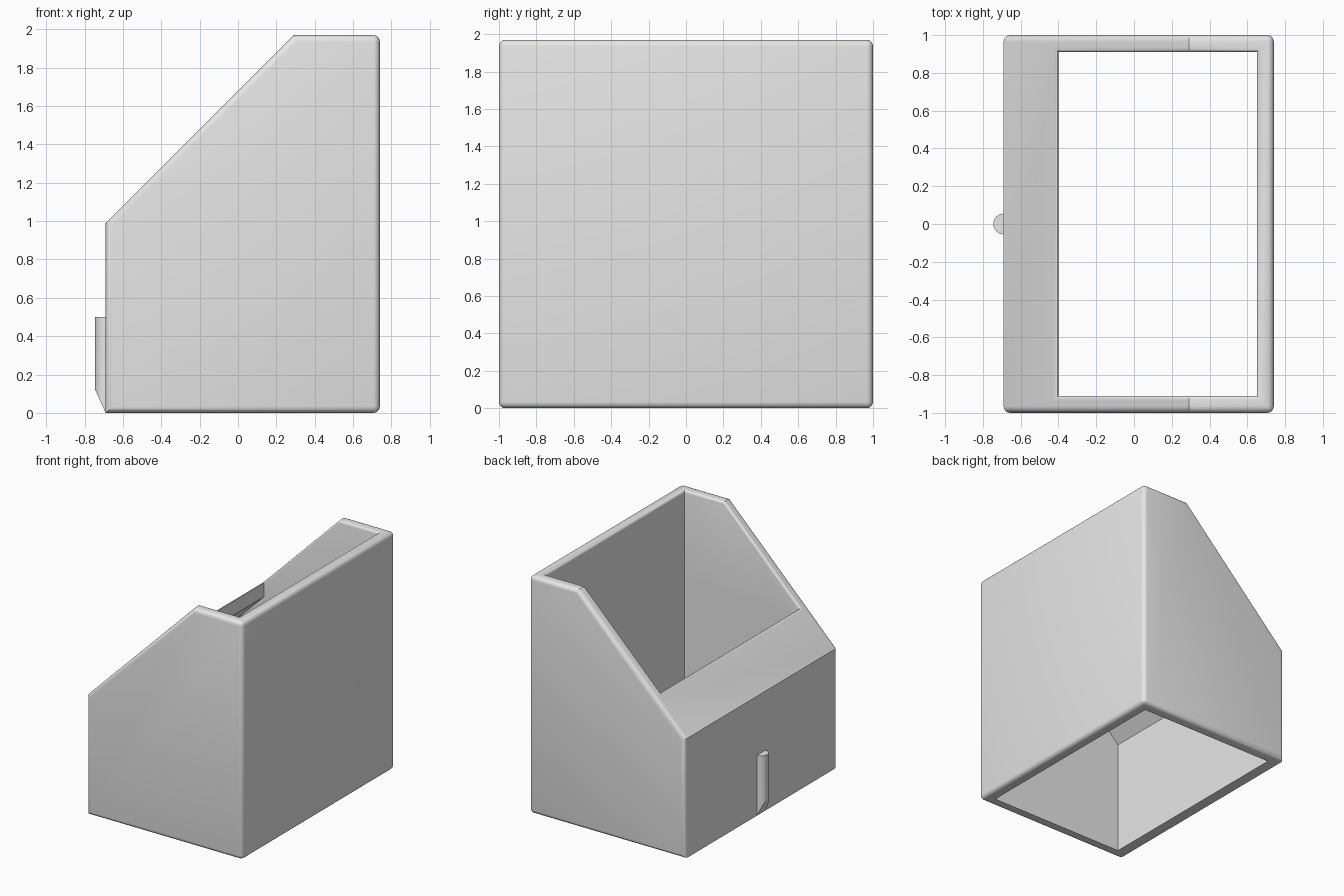
import bpy
import bmesh
import math

if "Cube" in bpy.data.objects:
    bpy.data.objects.remove(bpy.data.objects["Cube"], do_unlink=True)

# Main dimensions
FRONT, BACK, HALF = -0.69, 0.74, 1.0
SHOULDER, CREST_X, HEIGHT = 0.99, 0.29, 1.97
WALL = 0.09
LIP = -0.40
ROUND, RIM = 0.035, 0.02

grey = bpy.data.materials.new("light grey plastic")
grey.use_nodes = True
colour = (0.8, 0.8, 0.8, 1)
grey.diffuse_color = colour
grey.node_tree.nodes["Principled BSDF"].inputs["Base Color"].default_value = colour


def add_object(name, bm):
    bmesh.ops.recalc_face_normals(bm, faces=bm.faces)
    mesh = bpy.data.meshes.new(name)
    bm.to_mesh(mesh)
    bm.free()
    mesh.materials.append(grey)
    obj = bpy.data.objects.new(name, mesh)
    bpy.context.collection.objects.link(obj)
    return obj


def loft(rings):
    """Closed skin through rings that all have the same number of points."""
    bm = bmesh.new()
    loops = [[bm.verts.new(p) for p in ring] for ring in rings]
    for a, b in zip(loops, loops[1:]):
        for i in range(len(a)):
            j = (i + 1) % len(a)
            bm.faces.new((a[i], a[j], b[j], b[i]))
    bm.faces.new(loops[0])
    bm.faces.new(loops[-1])
    return bm


def smooth(obj, angle):
    bpy.ops.object.select_all(action='DESELECT')
    obj.select_set(True)
    bpy.context.view_layer.objects.active = obj
    bpy.ops.object.shade_smooth_by_angle(angle=math.radians(angle))


def apply_cut(obj, cutter):
    mod = obj.modifiers.new("cut", 'BOOLEAN')
    mod.operation = 'DIFFERENCE'
    mod.solver = 'EXACT'
    mod.object = cutter
    bpy.context.view_layer.objects.active = obj
    bpy.ops.object.modifier_apply(modifier=mod.name)
    bpy.data.objects.remove(cutter, do_unlink=True)


# Bin body: sloped side profile, rounded except at the creases across the front
profile = [(FRONT, 0), (BACK, 0), (BACK, HEIGHT), (CREST_X, HEIGHT), (FRONT, SHOULDER)]
bm = loft([[(x, y, z) for x, z in profile] for y in (-HALF, HALF)])


def is_crease(edge):
    a, b = (v.co for v in edge.verts)
    across = abs(a.y - b.y) > HALF
    return across and a.x < BACK - 0.1


edges = [e for e in bm.edges if not is_crease(e)]
bmesh.ops.bevel(bm, geom=edges, offset=ROUND, segments=5, profile=0.5, affect='EDGES')
body = add_object("bin_body", bm)


# Cavity: open below, closed in by the slanted lip, with a rounded upper rim
def roof(x):
    return min(HEIGHT, SHOULDER + x - FRONT)


def ring(left, grow, height):
    x0, x1, y = left - grow, BACK - WALL + grow, HALF - WALL + grow
    path = [(x0, -y), (CREST_X, -y), (x1, -y), (x1, y), (CREST_X, y), (x0, y)]
    return [(px, py, height(px)) for px, py in path]


inner = FRONT + WALL
under = roof(inner) - WALL * math.sqrt(2)
rings = [ring(inner, 0, lambda x: -0.2),
         ring(inner, 0, lambda x: under),
         ring(LIP, 0, lambda x: under + LIP - inner)]
for step in range(5):
    t = math.pi / 2 * step / 4
    rings.append(ring(LIP, RIM * (1 - math.cos(t)),
                      lambda x: roof(x) - RIM * (1 - math.sin(t))))
rings.append(ring(LIP, RIM, lambda x: roof(x) + 0.2))
cavity = add_object("cavity_cutter", loft(rings))
cavity.hide_render = True
apply_cut(body, cavity)
smooth(body, 30)

# Front peg: half-round rib whose foot is cut back to the wall
R = 0.055
section = [(FRONT + 0.01, -R)]
for i in range(13):
    t = math.pi * i / 12
    section.append((FRONT - R * math.sin(t), -R * math.cos(t)))
section.append((FRONT + 0.01, R))
foot = [(x, y, max(0, (FRONT - x) * 2.2)) for x, y in section]
top = [(x, y, 0.5) for x, y in section]
peg = add_object("front_peg", loft([foot, top]))
smooth(peg, 30)
